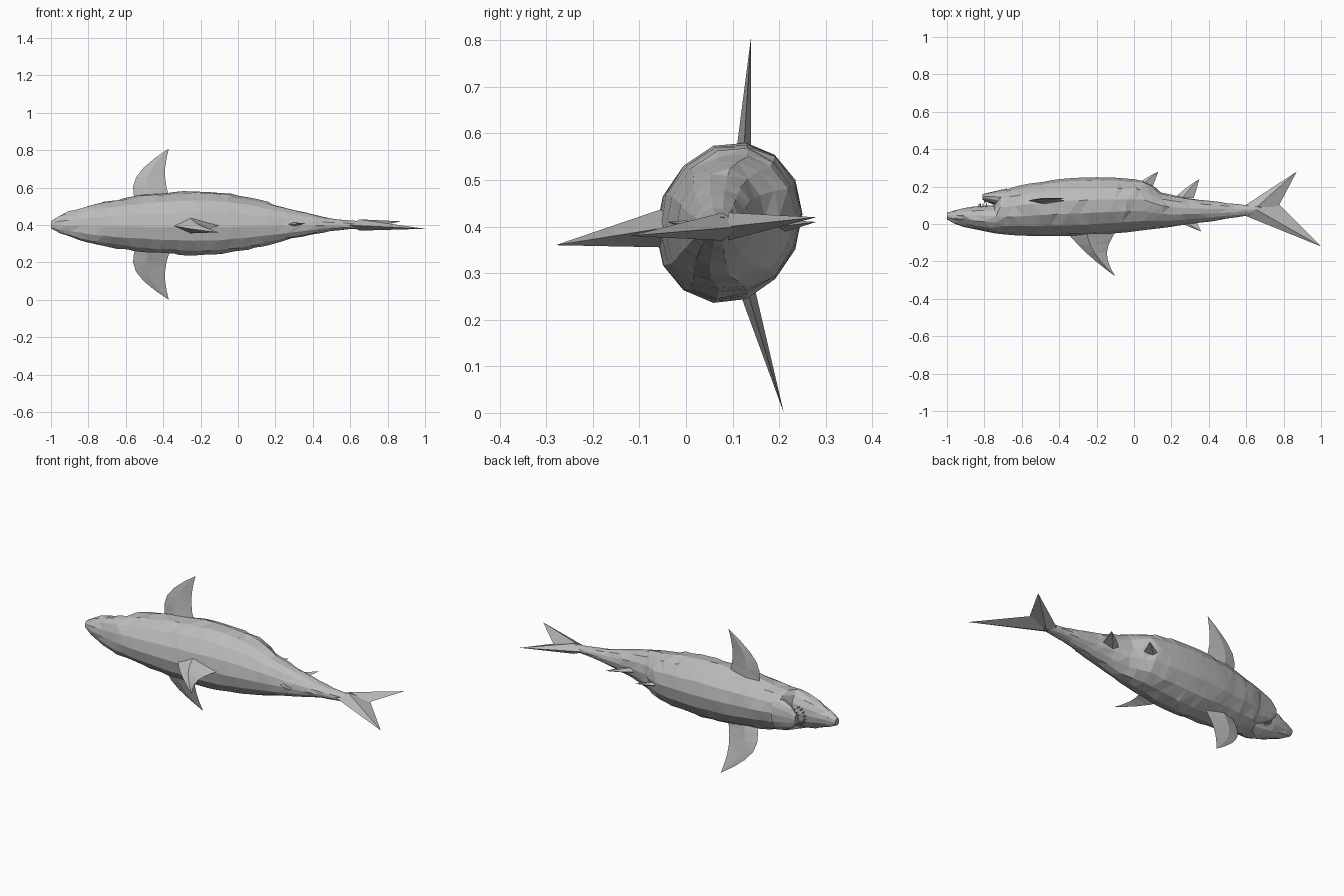
import bpy, bmesh, math, random
from mathutils import Vector

random.seed(4)
cube = bpy.data.objects.get("Cube")
if cube:
    bpy.data.objects.remove(cube, do_unlink=True)

grey = bpy.data.materials.new("shark grey")
grey.use_nodes = True
colour = (0.5, 0.5, 0.5, 1)
grey.diffuse_color = colour
grey.node_tree.nodes["Principled BSDF"].inputs["Base Color"].default_value = colour

AXIS = 0.4  # height of the body's centre line


def loft(name, rings):
    """Skin a list of equal-length point rings and cap both ends."""
    bm = bmesh.new()
    rows = [[bm.verts.new(point) for point in ring] for ring in rings]
    for near, far in zip(rows, rows[1:]):
        for i in range(len(near)):
            bm.faces.new((near[i - 1], near[i], far[i], far[i - 1]))
    bm.faces.new(rows[0])
    bm.faces.new(rows[-1])
    bmesh.ops.triangulate(bm, faces=bm.faces[:])
    bmesh.ops.recalc_face_normals(bm, faces=bm.faces[:])
    mesh = bpy.data.meshes.new(name)
    bm.to_mesh(mesh)
    bm.free()
    mesh.materials.append(grey)
    bpy.context.collection.objects.link(bpy.data.objects.new(name, mesh))


def oval(x, back, belly, half_width, wobble):
    """Faceted oval section, jittered so that neighbouring sections form skin folds."""
    middle, depth, sides = (back + belly) / 2, (belly - back) / 2, 14
    points = []
    for i in range(sides):
        angle = math.tau * i / sides
        grow = 1 + random.uniform(-wobble, wobble)
        slide = random.uniform(-wobble, wobble) / 2
        height = AXIS + half_width * (math.sin(angle) * grow - math.cos(angle) / 9)
        points.append((x + slide, middle - depth * math.cos(angle), height + half_width / 20))
    return points


def back_line(x):
    along = x + 0.3
    if along < 0:
        return 0.09 * (along / 0.7) ** 4 - 0.065
    return 0.125 * along ** 1.3 - 0.065


def belly_line(x):
    if x < -0.73:  # snout above the open mouth
        return 0.1 - 0.04 * ((-0.75 - x) * 4) ** 2
    if x < 0.08:  # full belly
        return 0.25 - 0.07 * ((x + 0.2) * 2) ** 2
    return 0.2 - 0.14 * math.sqrt(max(0, x - 0.1))  # narrow tail stock


def half_width(x):
    along = x + 0.2
    if along < 0:
        return 0.02 + 0.15 * max(0, 1 - (along / 0.8) ** 2) ** 0.8
    return 0.02 + 0.15 * abs(math.cos(math.pi / 2 * along / 0.9)) ** 2.2


def fin(name, lead, trail, tip, thickness, normal, lead_bow=0, trail_bow=0):
    """Diamond-section blade whose edges run from the root to the tip, bowed along x."""
    lead, trail, tip = Vector(lead), Vector(trail), Vector(tip)
    steps, rings = 6, []
    for i in range(steps):
        reach = i / steps
        bow = Vector((math.sin(math.pi * reach), 0, 0))
        front = lead.lerp(tip, reach) + bow * lead_bow
        rear = trail.lerp(tip, reach) + bow * trail_bow
        ridge = Vector(normal) * thickness * (1 - reach)
        middle = front.lerp(rear, 0.4)
        rings.append([front, middle + ridge, rear, middle - ridge])
    # Blunt little end around the tip
    rings.append([tip.lerp(point, 0.05) for point in rings[-1]])
    loft(name, rings)


# Body from snout to tail root
body = []
for i in range(35):
    x = i / 20 - 1
    wobble = 0.03 if 0 < i < 34 else 0
    body.append(oval(x, back_line(x), belly_line(x), half_width(x), wobble))
loft("body", body)

# Lower jaw hanging off the snout, leaving an open mouth
jaw_start, jaw_end = Vector((-0.81, 0.13, 0.16)), Vector((-0.68, 0.07, 0.19))
jaw = []
for i in range(5):
    x, inner, outer = jaw_start.lerp(jaw_end, i / 4)
    jaw.append(oval(x, inner, outer, 0.03 + 0.07 * math.sqrt(i / 4), 0))
loft("lower_jaw", jaw)


def teeth(name, x, y, direction, count=8):
    """Curved row of pointed teeth."""
    for i in range(count):
        angle = math.pi * (i + 0.5) / count
        root = Vector((x - 0.05 * math.sin(angle), y, AXIS + 0.05 * math.cos(angle)))
        corners = [math.tau * k / 3 for k in range(3)]
        base = [root + Vector((math.cos(c), 0, math.sin(c))) * 0.007 for c in corners]
        tip = root + Vector((0, direction * 0.025, 0))
        loft(f"{name}_{i}", [base, [tip.lerp(corner, 0.1) for corner in base]])


teeth("upper_tooth", -0.78, 0.09, 1)
teeth("lower_tooth", -0.75, 0.13, -1)

# Pectoral fins, each with its own droop
ALONG_Y, ALONG_Z = (0, 1, 0), (0, 0, 1)
for name, side, droop in (("right", 1, 0.14), ("left", -1, 0.21)):
    root = AXIS + side * 0.1
    fin(f"{name}_pectoral_fin", (-0.54, 0.12, root), (-0.35, 0.12, root),
        (-0.37, droop, 0.405 + side * 0.405), 0.02, ALONG_Y, lead_bow=-0.09, trail_bow=-0.03)

# Main back fin, leaning toward the tail
fin("dorsal_fin", (-0.37, -0.03, AXIS), (-0.09, -0.03, AXIS), (-0.1, -0.28, 0.36),
    0.045, ALONG_Z, lead_bow=-0.02, trail_bow=-0.05)

# Forked tail
fin("back_tail_lobe", (0.58, 0.05, AXIS), (0.76, 0.12, AXIS), (1, -0.12, 0.38), 0.03, ALONG_Z)
fin("belly_tail_lobe", (0.58, 0.09, AXIS), (0.77, 0.09, AXIS), (0.87, 0.28, 0.42), 0.03, ALONG_Z)

# Small swept fins: start, length of the root, reach away from the body
for name, x, y, length, reach in (("pelvic_fin", 0, 0.2, 0.1, 0.08),
                                  ("anal_fin", 0.22, 0.14, 0.1, 0.1),
                                  ("second_dorsal_fin", 0.23, 0.02, 0.1, -0.06)):
    fin(name, (x, y, AXIS), (x + length, y, AXIS), (x + length * 1.3, y + reach, 0.41),
        0.015, ALONG_Z, lead_bow=-0.01)
